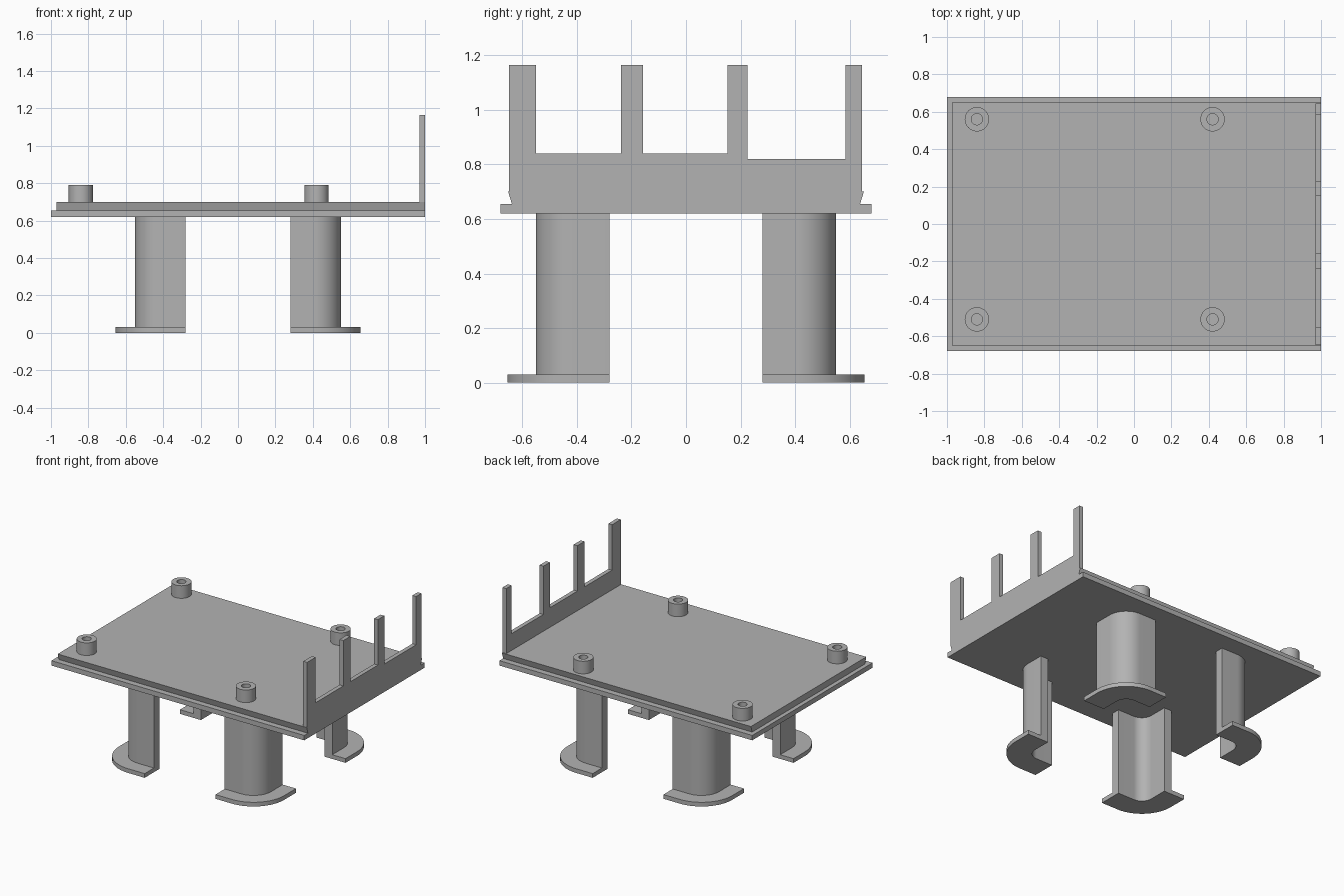
import bpy, bmesh, math
from mathutils import Vector

cube = bpy.data.objects.get("Cube")
if cube:
    bpy.data.objects.remove(cube)

grey = bpy.data.materials.new("plain_grey")
grey.use_nodes = True
colour = (0.45, 0.45, 0.45, 1)
grey.diffuse_color = colour
grey.node_tree.nodes["Principled BSDF"].inputs["Base Color"].default_value = colour


def finish(name, bm):
    """Turn a bmesh into a grey object with smooth curves and sharp edges."""
    bmesh.ops.recalc_face_normals(bm, faces=bm.faces)
    mesh = bpy.data.meshes.new(name)
    bm.to_mesh(mesh)
    bm.free()
    mesh.materials.append(grey)
    mesh.shade_smooth()
    mesh.set_sharp_from_angle(angle=math.radians(30))
    obj = bpy.data.objects.new(name, mesh)
    bpy.context.collection.objects.link(obj)
    return obj


def prism(name, points, direction):
    """Extrude a closed outline along a direction."""
    bm = bmesh.new()
    face = bm.faces.new([bm.verts.new(p) for p in points])
    result = bmesh.ops.extrude_face_region(bm, geom=[face], use_keep_orig=True)
    moved = [v for v in result["geom"] if isinstance(v, bmesh.types.BMVert)]
    bmesh.ops.translate(bm, verts=moved, vec=Vector(direction))
    return finish(name, bm)


def corner(outer, radius, steps=16):
    """Quarter-round path from the y-facing side to the x-facing side."""
    c = outer - radius
    arc = [(c + radius * math.sin(a), c + radius * math.cos(a))
           for a in (math.pi / 2 * i / steps for i in range(steps + 1))]
    return [(INNER_END, outer)] + arc + [(outer, INNER_END)]


def corner_bracket(name, outer, radius, sx, sy, z0, z1):
    """Rounded L-section column in one quadrant."""
    outline = corner(outer, radius) + corner(0.49, 0.08)[::-1]
    prism(name, [(sx * x, sy * y, z0) for x, y in outline], (0, 0, z1 - z0))


def boss(name, x, y, z0, z1, outer, inner, sides=40):
    """Upright tube, revolved from a rectangular section."""
    bm = bmesh.new()
    section = [(inner, z0), (outer, z0), (outer, z1), (inner, z1)]
    verts = [bm.verts.new((x + r, y, z)) for r, z in section]
    edges = [bm.edges.new((verts[i], verts[i - 1])) for i in range(4)]
    bmesh.ops.spin(bm, geom=verts + edges, cent=(x, y, 0), axis=(0, 0, 1),
                   angle=2 * math.pi, steps=sides, use_merge=True)
    bmesh.ops.remove_doubles(bm, verts=bm.verts, dist=0.0001)
    finish(name, bm)


INNER_END = 0.28
BASE, STEP, TOP = 0.62, 0.655, 0.70

# Base plate and dovetailed upper plate
prism("base_plate", [(-1, -0.68, BASE), (1, -0.68, BASE), (1, 0.68, BASE), (-1, 0.68, BASE)],
      (0, 0, STEP - BASE))
prism("dovetail_plate", [(-0.97, -0.638, STEP), (-0.97, 0.638, STEP),
                         (-0.97, 0.652, TOP), (-0.97, -0.652, TOP)], (1.97, 0, 0))

# End wall with four upright prongs
prongs = [(-0.648, -0.55), (-0.238, -0.158), (0.153, 0.226), (0.585, 0.645)]
gap_heights = [0.84, 0.84, 0.82]
outline = [(-0.648, TOP)]
for i, (a, b) in enumerate(prongs):
    outline += [(a, 1.165), (b, 1.165)]
    if i < len(gap_heights):
        outline += [(b, gap_heights[i]), (prongs[i + 1][0], gap_heights[i])]
outline.append((0.645, TOP))
prism("end_wall", [(0.97, y, z) for y, z in outline], (0.03, 0, 0))

# Four legs with flanged feet
for sx, side in ((-1, "right"), (1, "left")):
    for sy, end in ((-1, "front"), (1, "back")):
        corner_bracket(f"{end}_{side}_leg", 0.55, 0.14, sx, sy, 0.03, BASE)
        corner_bracket(f"{end}_{side}_foot", 0.655, 0.245, sx, sy, 0, 0.03)

# Mounting bosses
for x, side in ((-0.84, "right"), (0.42, "left")):
    for y, end in ((-0.51, "front"), (0.56, "back")):
        boss(f"{end}_{side}_boss", x, y, TOP, 0.79, 0.065, 0.03)
